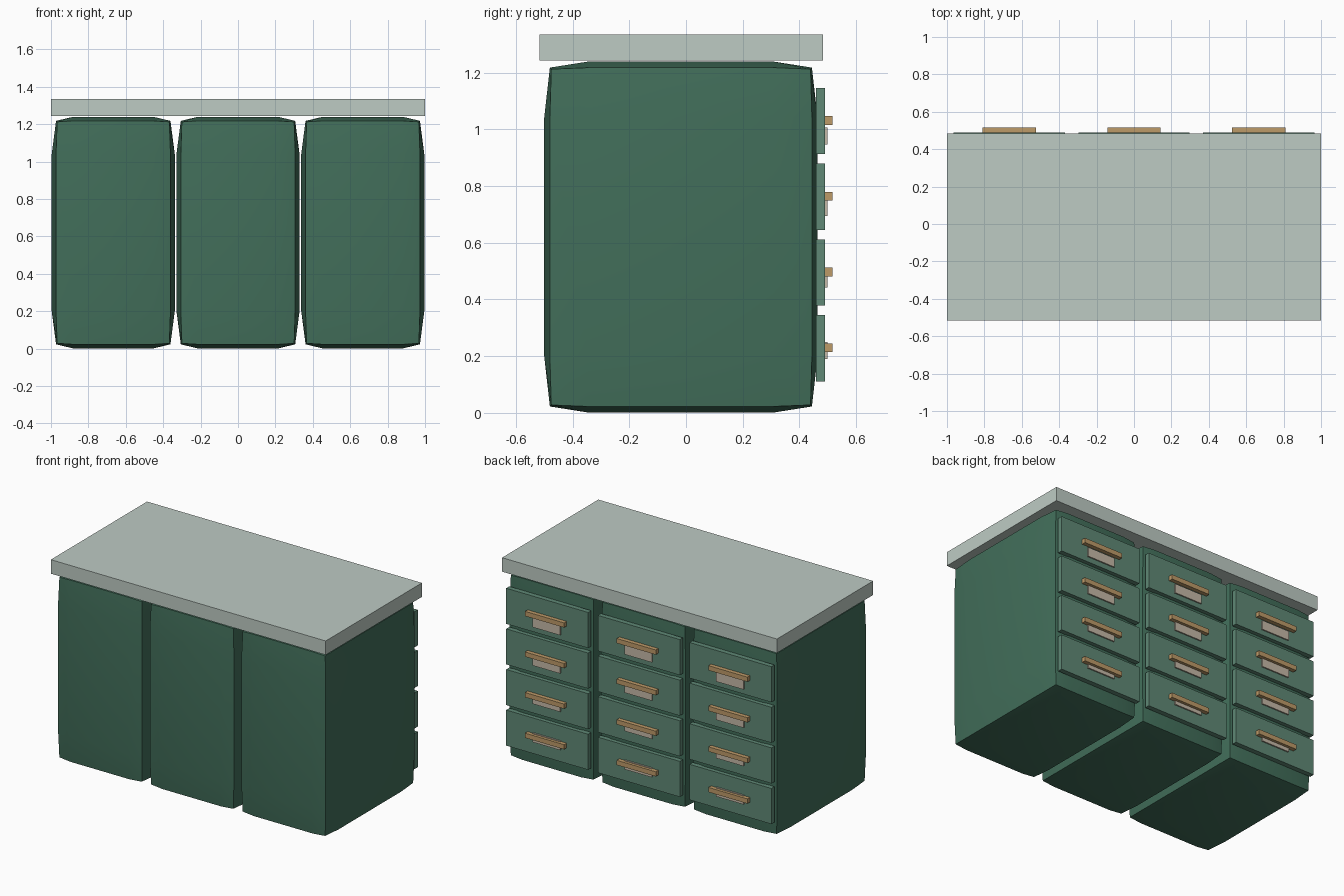
import bpy, bmesh
from mathutils import Vector

if "Cube" in bpy.data.objects:
    bpy.data.objects.remove(bpy.data.objects["Cube"], do_unlink=True)


def material(name, rgb):
    m = bpy.data.materials.new(name)
    m.use_nodes = True
    col = (*rgb, 1.0)
    m.diffuse_color = col
    bsdf = next(n for n in m.node_tree.nodes if n.type == 'BSDF_PRINCIPLED')
    bsdf.inputs["Base Color"].default_value = col
    return m


GREEN = material("dark green", (0.054, 0.156, 0.102))
SAGE = material("sage green", (0.115, 0.250, 0.180))
STONE = material("pale grey green", (0.515, 0.597, 0.552))
WOOD = material("tan wood", (0.515, 0.328, 0.141))
CARD = material("beige card", (0.565, 0.491, 0.392))


def finish(name, bm, mat):
    bmesh.ops.recalc_face_normals(bm, faces=bm.faces)
    me = bpy.data.meshes.new(name)
    bm.to_mesh(me)
    bm.free()
    me.materials.append(mat)
    ob = bpy.data.objects.new(name, me)
    bpy.context.scene.collection.objects.link(ob)
    return ob


def box(name, lo, hi, mat):
    lo, hi = Vector(lo), Vector(hi)
    bm = bmesh.new()
    bmesh.ops.create_cube(bm, size=1)
    for v in bm.verts:
        v.co = (lo + hi) / 2 + Vector(c * s for c, s in zip(v.co, hi - lo))
    return finish(name, bm, mat)


def bulged_body(name, centre, mat):
    """Box whose six faces swell out to a flat middle panel."""
    core = (0.300, 0.457, 0.592)    # half size at the corners
    inner = (0.215, 0.325, 0.420)   # half size of the middle panels
    bulge = (0.029, 0.025, 0.027)   # how far each face swells
    bm = bmesh.new()
    bmesh.ops.create_cube(bm, size=2)
    bmesh.ops.subdivide_edges(bm, edges=bm.edges[:], cuts=2, use_grid_fill=True)
    for v in bm.verts:
        outer = [abs(c) > 0.9 for c in v.co]
        swell = {1: 1.0, 2: 0.2, 3: 0.0}[sum(outer)]
        v.co = Vector(centre) + Vector(
            (1 if v.co[i] > 0 else -1) *
            (core[i] + bulge[i] * swell if outer[i] else inner[i])
            for i in range(3))
    ob = finish(name, bm, mat)
    bpy.ops.object.select_all(action='DESELECT')
    ob.select_set(True)
    bpy.context.view_layer.objects.active = ob
    bpy.ops.object.shade_smooth_by_angle(angle=0.6)
    return ob


# Worktop
box("worktop", (-1, -0.517, 1.243), (1, 0.483, 1.335), STONE)

# Three cabinets, each with a stack of four drawers on the back
for side, x in (("right", -0.667), ("middle", 0.0), ("left", 0.667)):
    bulged_body(f"{side}_cabinet", (x, -0.018, 0.620), GREEN)
    for i in range(4):
        z = 0.228 + 0.267 * i
        tag = f"{side}_{i + 1}"
        box(f"drawer_{tag}", (x - 0.298, 0.458, z - 0.117),
            (x + 0.298, 0.490, z + 0.117), SAGE)
        box(f"handle_{tag}", (x - 0.142, 0.488, z - 0.014),
            (x + 0.142, 0.517, z + 0.017), WOOD)
        # Card plate behind and below the handle
        zl = 0.190 + 0.252 * i
        box(f"card_{tag}", (x - 0.100, 0.489, zl),
            (x + 0.100, 0.4985, zl + 0.060), CARD)
